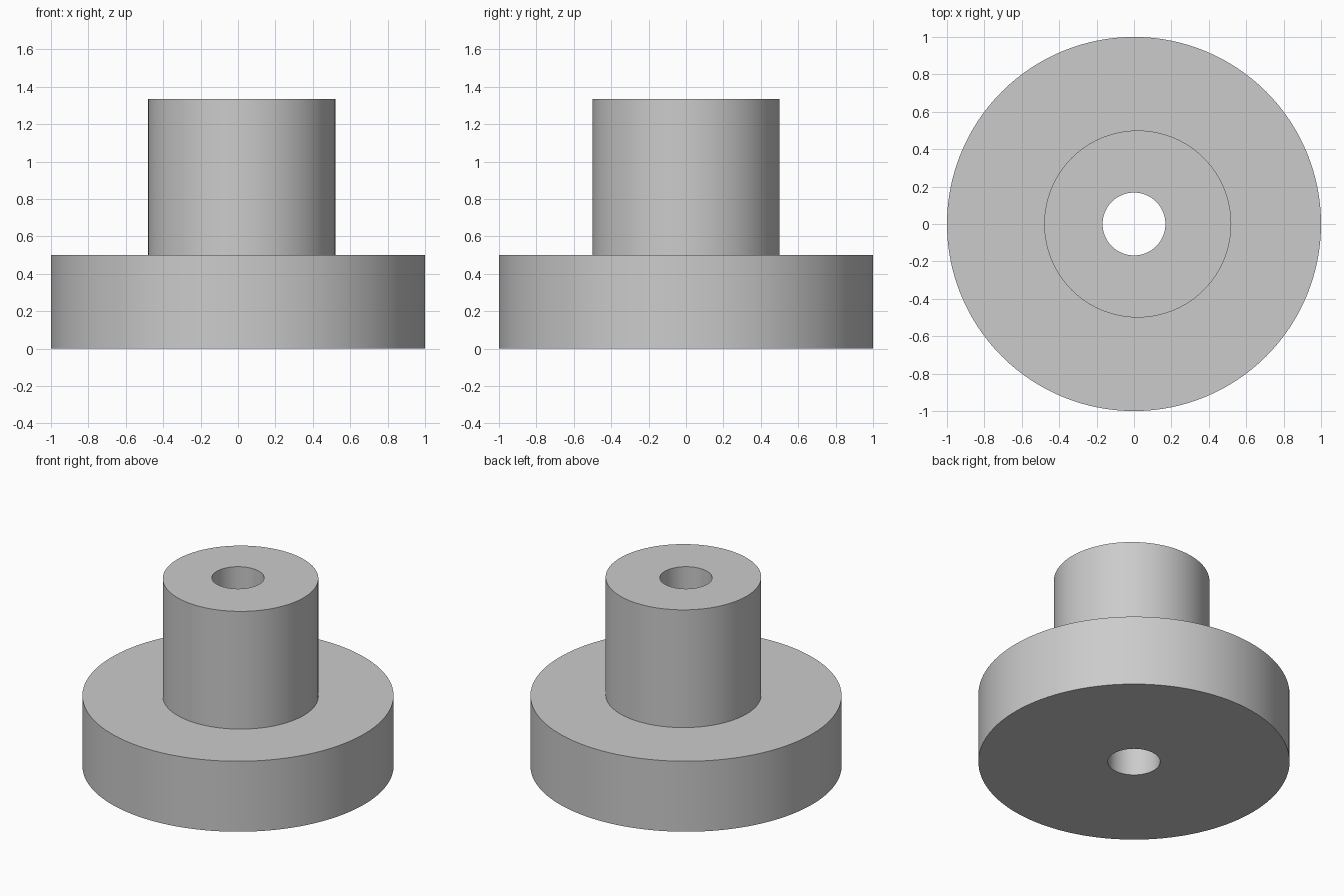
import bpy
import bmesh
from math import cos, sin, tau, radians

cube = bpy.data.objects.get("Cube")
if cube:
    bpy.data.objects.remove(cube, do_unlink=True)

SEGMENTS = 128
FLANGE_R, FLANGE_TOP = 1.0, 0.5
HUB_R, HUB_X, HUB_TOP = 0.5, 0.02, 1.335
BORE_R = 0.168

# Plain grey material
grey = bpy.data.materials.new("plain_grey")
grey.use_nodes = True
colour = (0.6, 0.6, 0.6, 1)
grey.diffuse_color = colour
grey.node_tree.nodes["Principled BSDF"].inputs["Base Color"].default_value = colour

bm = bmesh.new()


def ring(radius, x, z):
    """Circle of vertices around a vertical axis at x."""
    angles = [tau * i / SEGMENTS for i in range(SEGMENTS)]
    return [bm.verts.new((x + radius * cos(a), radius * sin(a), z)) for a in angles]


# Closed section: flange, slightly off-centre hub, central through bore
rings = [
    ring(BORE_R, 0, 0),
    ring(FLANGE_R, 0, 0),
    ring(FLANGE_R, 0, FLANGE_TOP),
    ring(HUB_R, HUB_X, FLANGE_TOP),
    ring(HUB_R, HUB_X, HUB_TOP),
    ring(BORE_R, 0, HUB_TOP),
]

# Skin each ring to the next, the last one closing the bore
for lower, upper in zip(rings, rings[1:] + rings[:1]):
    for i in range(SEGMENTS):
        j = (i + 1) % SEGMENTS
        bm.faces.new((lower[i], lower[j], upper[j], upper[i]))
bmesh.ops.recalc_face_normals(bm, faces=bm.faces)

mesh = bpy.data.meshes.new("flanged_bushing")
bm.to_mesh(mesh)
bm.free()
mesh.materials.append(grey)
bushing = bpy.data.objects.new("flanged_bushing", mesh)
bpy.context.collection.objects.link(bushing)

# Smooth round walls with crisp rims
bpy.ops.object.select_all(action="DESELECT")
bushing.select_set(True)
bpy.context.view_layer.objects.active = bushing
bpy.ops.object.shade_smooth_by_angle(angle=radians(30))
